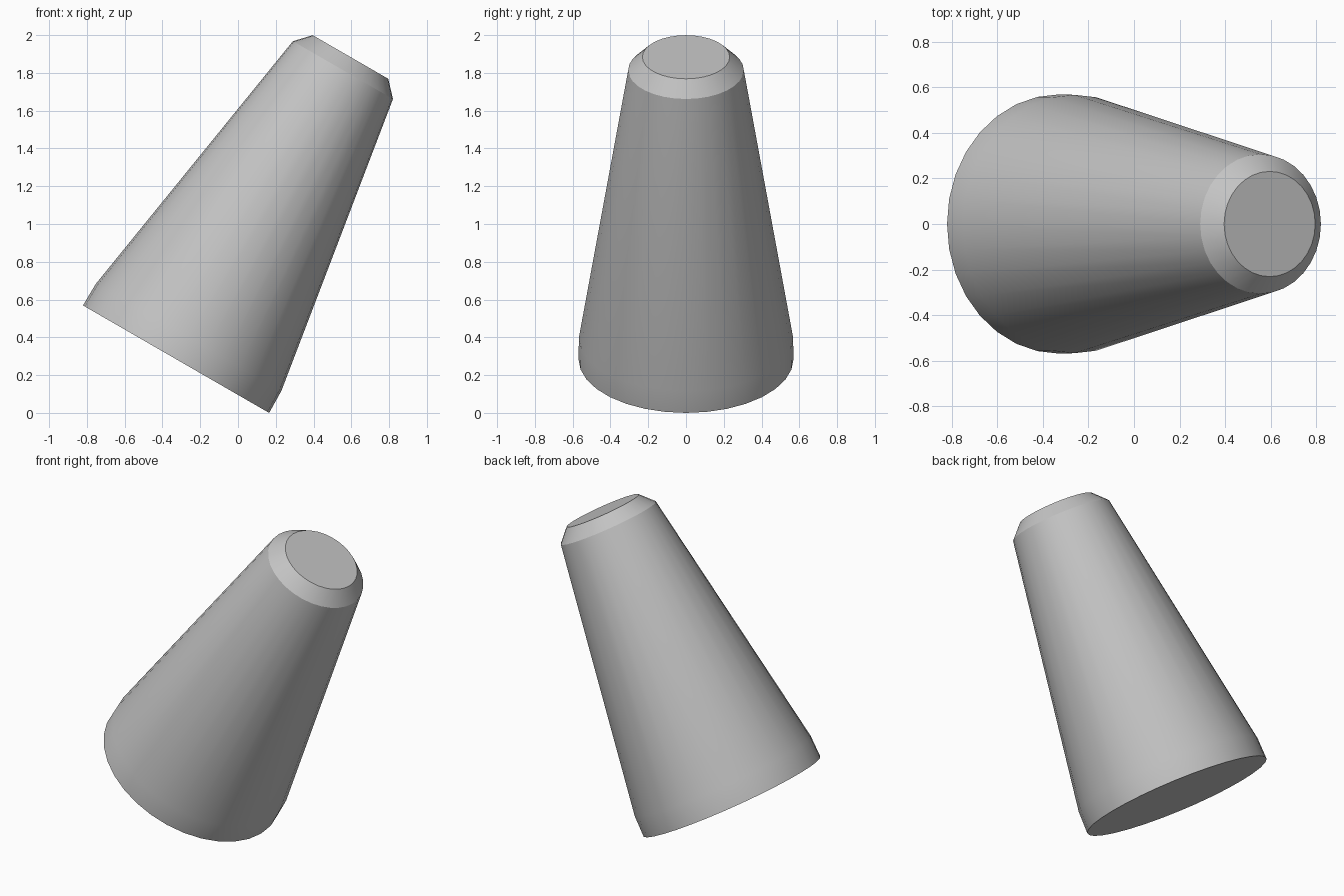
import bpy
import bmesh
import math

cube = bpy.data.objects.get("Cube")
if cube:
    bpy.data.objects.remove(cube, do_unlink=True)

SIDES = 32
TILT = math.radians(30)
# (radius, height along the axis): base, short straight rim, shoulder, cap
PROFILE = [(0.569, 0.0), (0.567, 0.133), (0.306, 1.767), (0.231, 1.847)]

# Plain grey material
grey = bpy.data.materials.new("plain grey")
grey.use_nodes = True
colour = (0.55, 0.55, 0.55, 1.0)
grey.diffuse_color = colour
grey.node_tree.nodes["Principled BSDF"].inputs["Base Color"].default_value = colour

# Tapered plug: rings lofted along the axis, closed at both ends
bm = bmesh.new()
rings = []
for radius, height in PROFILE:
    angles = [math.tau * i / SIDES for i in range(SIDES)]
    rings.append([bm.verts.new((radius * math.cos(a), radius * math.sin(a), height)) for a in angles])
for low, high in zip(rings, rings[1:]):
    for i in range(SIDES):
        j = (i + 1) % SIDES
        bm.faces.new((low[i], low[j], high[j], high[i]))
bm.faces.new(reversed(rings[0]))
bm.faces.new(rings[-1])

mesh = bpy.data.meshes.new("tapered_plug")
bm.to_mesh(mesh)
bm.free()
mesh.materials.append(grey)

plug = bpy.data.objects.new("tapered_plug", mesh)
bpy.context.collection.objects.link(plug)

# Lean toward +x, resting on the rim of the base
plug.rotation_euler = (0, TILT, 0)
plug.location = (-0.328, 0, PROFILE[0][0] * math.sin(TILT))

# Smooth sides, crisp shoulder and ends
bpy.ops.object.select_all(action='DESELECT')
plug.select_set(True)
bpy.context.view_layer.objects.active = plug
bpy.ops.object.shade_smooth_by_angle(angle=math.radians(30))
